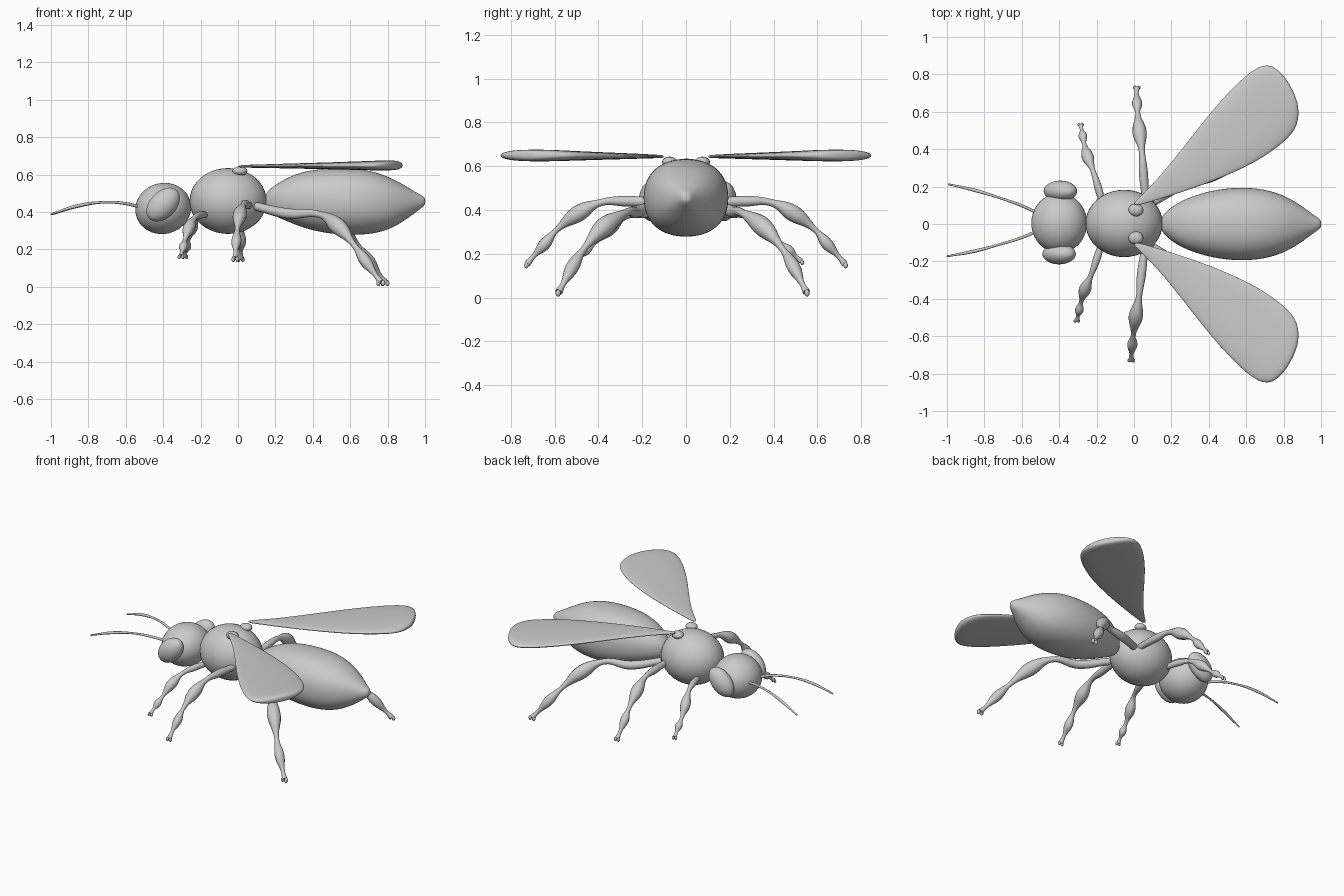
import bpy, bmesh, math
from mathutils import Vector, Matrix

if "Cube" in bpy.data.objects:
    bpy.data.objects.remove(bpy.data.objects["Cube"])

TURN = Matrix.Rotation(-0.02, 3, 'Z')   # head, antennae and legs sit slightly turned


def finish(name, bm, subsurf=0):
    bmesh.ops.recalc_face_normals(bm, faces=bm.faces)
    for f in bm.faces:
        f.smooth = True
    me = bpy.data.meshes.new(name)
    bm.to_mesh(me)
    bm.free()
    ob = bpy.data.objects.new(name, me)
    bpy.context.collection.objects.link(ob)
    if subsurf:
        m = ob.modifiers.new("smooth", 'SUBSURF')
        m.levels = m.render_levels = subsurf
    return ob


def ellipsoid(name, centre, radii, tilt=0, segs=32):
    bm = bmesh.new()
    bmesh.ops.create_uvsphere(bm, u_segments=segs, v_segments=segs // 2, radius=1)
    mat = (Matrix.Translation(centre) @ Matrix.Rotation(tilt, 4, 'Y')
           @ Matrix.Diagonal((*radii, 1)))
    bm.transform(mat)
    return finish(name, bm)


def loft(name, rings, power=2.0, n=16, subsurf=2):
    """Skin superellipse rings given as (centre, half axis a, half axis b)."""
    bm = bmesh.new()
    loops = []
    for c, a, b in rings:
        loop = []
        for i in range(n):
            t = 2 * math.pi * i / n
            u = math.copysign(abs(math.cos(t)) ** (2 / power), math.cos(t))
            v = math.copysign(abs(math.sin(t)) ** (2 / power), math.sin(t))
            loop.append(bm.verts.new(Vector(c) + Vector(a) * u + Vector(b) * v))
        loops.append(loop)
    for p, q in zip(loops, loops[1:]):
        for i in range(n):
            j = (i + 1) % n
            bm.faces.new((p[i], p[j], q[j], q[i]))
    bm.faces.new(loops[0])
    bm.faces.new(loops[-1])
    return finish(name, bm, subsurf)


def tube(name, pts, radii):
    """Smooth tube with varying thickness."""
    cu = bpy.data.curves.new(name, 'CURVE')
    cu.dimensions = '3D'
    cu.bevel_depth = 1
    cu.bevel_resolution = 4
    cu.resolution_u = 8
    cu.use_fill_caps = True
    sp = cu.splines.new('BEZIER')
    sp.radius_interpolation = 'EASE'
    sp.bezier_points.add(len(pts) - 1)
    for bp, p, r in zip(sp.bezier_points, pts, radii):
        bp.co = TURN @ Vector(p)
        bp.radius = r
        bp.handle_left_type = bp.handle_right_type = 'AUTO'
    ob = bpy.data.objects.new(name, cu)
    bpy.context.collection.objects.link(ob)
    bpy.ops.object.select_all(action='DESELECT')
    ob.select_set(True)
    bpy.context.view_layer.objects.active = ob
    bpy.ops.object.convert(target='MESH')
    return ob


# Head and thorax
ellipsoid("head", (-0.40, 0.005, 0.419), (0.15, 0.16, 0.136), -0.25, 40)
ellipsoid("thorax", (-0.053, 0.003, 0.459), (0.206, 0.18, 0.176), 0, 40)

# Abdomen: x, centre z, half height, half width
profile = [(0.145, 0.455, 0.035, 0.03), (0.16, 0.455, 0.06, 0.055),
           (0.22, 0.465, 0.097, 0.11), (0.33, 0.468, 0.148, 0.158),
           (0.45, 0.46, 0.173, 0.188), (0.58, 0.456, 0.181, 0.199),
           (0.70, 0.452, 0.174, 0.188), (0.80, 0.447, 0.146, 0.156),
           (0.88, 0.448, 0.103, 0.11), (0.95, 0.452, 0.054, 0.057),
           (0.985, 0.456, 0.032, 0.032), (1.002, 0.457, 0.016, 0.016)]
loft("abdomen", [((x, 0, z), (0, hy, 0), (0, 0, hz)) for x, z, hz, hy in profile],
     power=2.25, n=24)

# Wing stations: leading edge x, y, trailing edge x, y, half thickness
stations = [(-0.005, 0.115, 0.005, 0.095, 0.007), (0.05, 0.16, 0.08, 0.115, 0.008),
            (0.20, 0.325, 0.33, 0.19, 0.013), (0.41, 0.61, 0.62, 0.305, 0.019),
            (0.61, 0.82, 0.785, 0.415, 0.025), (0.71, 0.865, 0.87, 0.50, 0.028),
            (0.775, 0.825, 0.885, 0.59, 0.026), (0.83, 0.755, 0.872, 0.665, 0.017)]

# Leg paths on the +y side: base, coxa, knee, femur, joint, tibia, ankle, foot
legs = {
    "front_leg": [(-0.17, 0.10, 0.385), (-0.195, 0.19, 0.385), (-0.225, 0.28, 0.37),
                  (-0.255, 0.355, 0.315), (-0.275, 0.425, 0.25), (-0.283, 0.465, 0.215),
                  (-0.29, 0.50, 0.185), (-0.295, 0.522, 0.165)],
    "middle_leg": [(0.06, 0.13, 0.435), (0.045, 0.27, 0.44), (0.035, 0.385, 0.435),
                   (0.02, 0.49, 0.385), (0.008, 0.595, 0.305), (0.004, 0.645, 0.245),
                   (0.0, 0.70, 0.185), (0.0, 0.727, 0.152)],
    "hind_leg": [(0.10, 0.12, 0.43), (0.27, 0.22, 0.392), (0.44, 0.265, 0.387),
                 (0.54, 0.36, 0.325), (0.632, 0.455, 0.22), (0.69, 0.505, 0.14),
                 (0.752, 0.55, 0.055), (0.775, 0.566, 0.025)],
}
thick = [0.02, 0.024, 0.016, 0.038, 0.013, 0.027, 0.011, 0.015]
scale = {"front_leg": 0.85, "middle_leg": 1.0, "hind_leg": 1.15}

for side, s in (("left", 1), ("right", -1)):
    # Eyes
    c = TURN @ Vector((-0.397, 0.168 * s, 0.44))
    ellipsoid(f"eye_{side}", c, (0.106, 0.056, 0.07), -0.8)
    # Antennae
    tube(f"antenna_{side}",
         [(-0.50, 0.04 * s, 0.42), (-0.60, 0.085 * s, 0.445), (-0.72, 0.125 * s, 0.452),
          (-0.85, 0.162 * s, 0.434), (-0.998, 0.193 * s, 0.388)],
         [0.008, 0.008, 0.0065, 0.009, 0.005])
    # Wing hinges and wings
    ellipsoid(f"wing_hinge_{side}", (0.01, 0.075 * s, 0.619), (0.04, 0.035, 0.025), 0, 16)
    rings = []
    for i, (lx, ly, tx, ty, h) in enumerate(stations):
        a, b = Vector((lx, ly * s, 0)), Vector((tx, ty * s, 0))
        mid = (a + b) / 2 + Vector((0, 0, 0.644 + 0.001 * i))
        rings.append((mid, (a - b) / 2, (0, 0, h)))
    loft(f"wing_{side}", rings, power=2.4)
    # Legs with two small claws each
    for leg, path in legs.items():
        k = scale[leg]
        pts = [(x, y * s, z) for x, y, z in path]
        tube(f"{leg}_{side}", pts, [r * k for r in thick])
        for claw, d in (("a", -1), ("b", 1)):
            p = TURN @ (Vector(pts[-1]) + Vector((0.011 * d * k, 0.003 * s, -0.005)))
            ellipsoid(f"{leg}_claw_{claw}_{side}", p, (0.01 * k, 0.01 * k, 0.014 * k), 0, 12)
